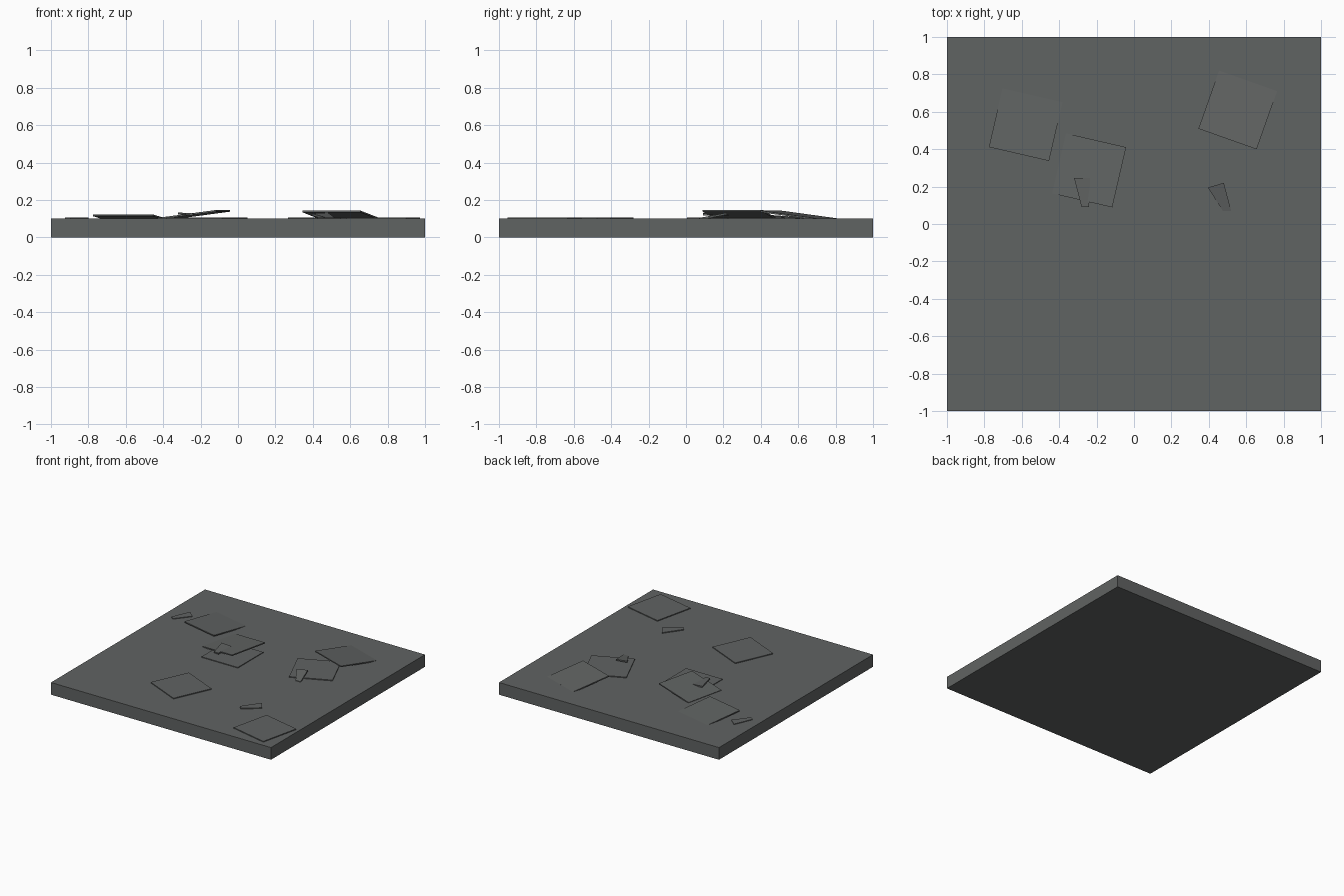
import bpy, bmesh, math

if "Cube" in bpy.data.objects:
    bpy.data.objects.remove(bpy.data.objects["Cube"])

stone = bpy.data.materials.new("dark_grey_stone")
stone.diffuse_color = (0.118, 0.125, 0.123, 1)
stone.use_nodes = True
stone.node_tree.nodes["Principled BSDF"].inputs["Base Color"].default_value = stone.diffuse_color


def plate(name, outline, top, thick, slope=(0, 0)):
    """Thin slab from a top-view outline; its top may lean by slope (dz/dx, dz/dy)."""
    cx = sum(p[0] for p in outline) / len(outline)
    cy = sum(p[1] for p in outline) / len(outline)
    bm = bmesh.new()
    rings = []
    for drop in (0, thick):
        rings.append([bm.verts.new((x, y, top - drop + slope[0] * (x - cx) + slope[1] * (y - cy)))
                      for x, y in outline])
    bm.faces.new(rings[0])
    bm.faces.new(rings[1][::-1])
    n = len(outline)
    for i in range(n):
        j = (i + 1) % n
        bm.faces.new((rings[0][i], rings[1][i], rings[1][j], rings[0][j]))
    bmesh.ops.recalc_face_normals(bm, faces=bm.faces)
    mesh = bpy.data.meshes.new(name)
    bm.to_mesh(mesh)
    bm.free()
    mesh.materials.append(stone)
    obj = bpy.data.objects.new(name, mesh)
    bpy.context.collection.objects.link(obj)
    return obj


def square(cx, cy, degrees, side=0.33):
    c, s = math.cos(math.radians(degrees)), math.sin(math.radians(degrees))
    h = side / 2
    return [(cx + u * c - v * s, cy + u * s + v * c)
            for u, v in ((-h, -h), (h, -h), (h, h), (-h, h))]


# base slab
plate("floor_slab", square(0, 0, 0, 2), 0.1, 0.1)

# square paving tiles: x, y, rotation, top height, lean along the tile's own x and y
tiles = [
    (-0.578, 0.535, -13, 0.111, 0, -0.07),
    (-0.24, 0.287, -13, 0.125, 0.13, 0),
    (-0.17, 0.17, 0, 0.106, 0, 0),
    (0.555, 0.61, -19.5, 0.1215, 0, -0.13),
    (0.485, 0.308, 24, 0.107, 0, 0),
    (-0.168, -0.498, -24.2, 0.107, 0, 0),
    (0.775, -0.757, -13, 0.107, 0, 0),
]
for i, (x, y, rot, top, lx, ly) in enumerate(tiles):
    c, s = math.cos(math.radians(rot)), math.sin(math.radians(rot))
    plate(f"paving_tile_{i + 1}", square(x, y, rot), top, 0.009,
          (lx * c - ly * s, lx * s + ly * c))

# broken shards
plate("shard_front", [(0.40, -0.545), (0.425, -0.575), (0.55, -0.475), (0.50, -0.405)], 0.107, 0.01)
plate("shard_right", [(0.475, 0.07), (0.52, 0.07), (0.48, 0.22), (0.395, 0.195)], 0.117, 0.011, (0, 0.19))
plate("shard_centre", [(-0.28, 0.09), (-0.24, 0.09), (-0.235, 0.245), (-0.32, 0.245)], 0.13, 0.011, (-0.06, 0))
plate("shard_left", [(-0.925, 0.455), (-0.895, 0.435), (-0.80, 0.555), (-0.86, 0.605)], 0.105, 0.01)
